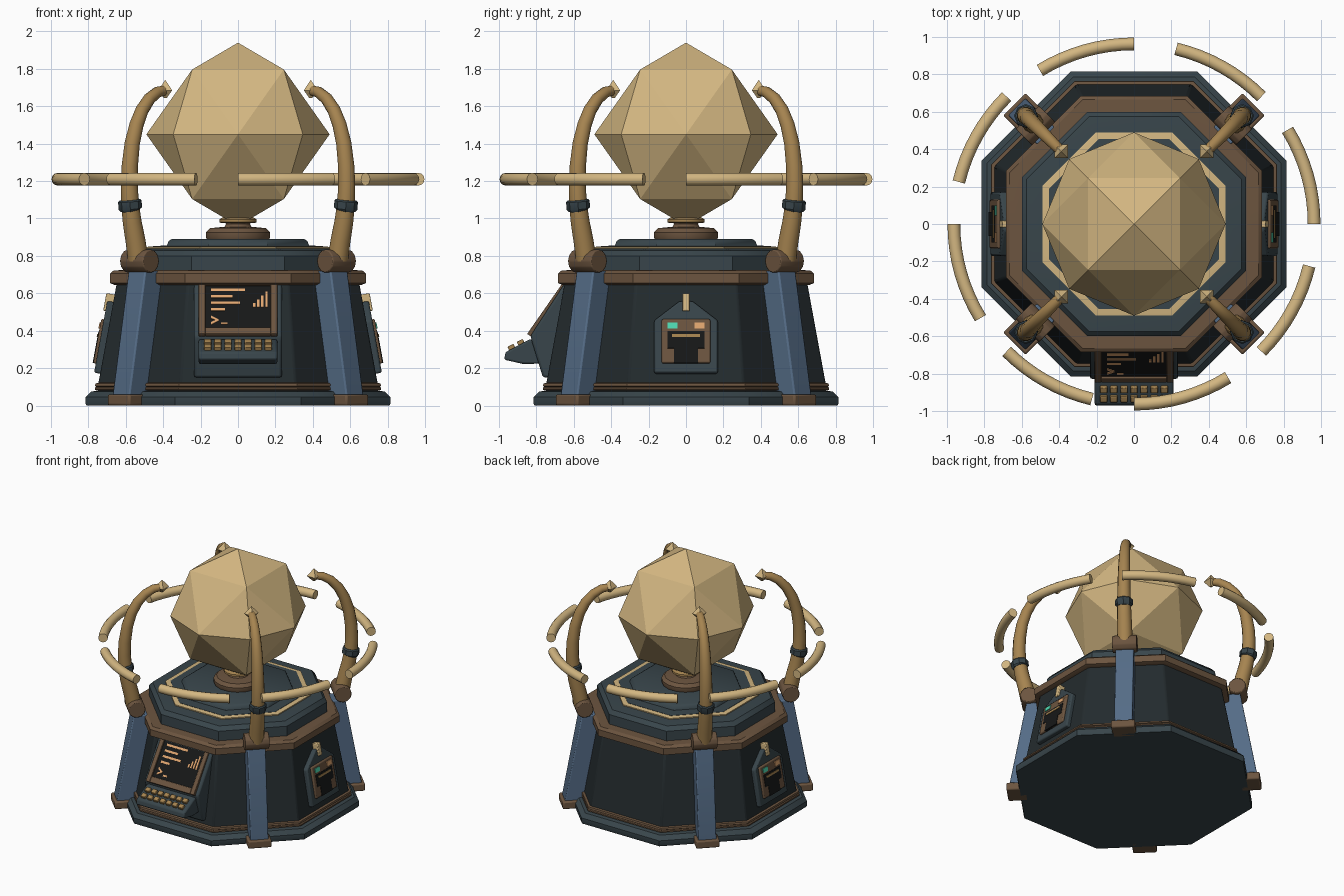
import bpy, bmesh
from math import sin, cos, pi, radians, atan2
from mathutils import Vector, Matrix

if "Cube" in bpy.data.objects:
    bpy.data.objects.remove(bpy.data.objects["Cube"])

Z = Vector((0, 0, 1))


def material(name, r, g, b):
    m = bpy.data.materials.new(name)
    m.diffuse_color = (r, g, b, 1)
    m.use_nodes = True
    m.node_tree.nodes["Principled BSDF"].inputs["Base Color"].default_value = m.diffuse_color
    return m


GOLD = material("gold", .65, .47, .22)
BRASS = material("brass", .38, .23, .08)
BRONZE = material("bronze", .15, .09, .05)
SLATE = material("slate", .04, .06, .07)
DARK = material("dark_hull", .017, .024, .027)
BLUE = material("blue_steel", .09, .15, .24)
BLACK = material("black_glass", .008, .009, .009)
AMBER = material("amber", .75, .38, .16)
TEAL = material("teal", .08, .70, .45)


def finish(name, bm, mat, bevel=0, smooth=True):
    bmesh.ops.recalc_face_normals(bm, faces=bm.faces)
    me = bpy.data.meshes.new(name)
    bm.to_mesh(me)
    bm.free()
    me.materials.append(mat)
    if smooth:
        me.shade_smooth()
        me.set_sharp_from_angle(angle=radians(35))
    ob = bpy.data.objects.new(name, me)
    bpy.context.collection.objects.link(ob)
    if bevel:
        mod = ob.modifiers.new("bevel", 'BEVEL')
        mod.width, mod.segments = bevel, 2
        mod.limit_method, mod.angle_limit = 'ANGLE', radians(25)
    return ob


def skin(bm, rings, cap=True):
    loops = [[bm.verts.new(p) for p in ring] for ring in rings]
    n = len(loops[0])
    for a, b in zip(loops, loops[1:]):
        for i in range(n):
            bm.faces.new((a[i], a[(i + 1) % n], b[(i + 1) % n], b[i]))
    if cap:
        bm.faces.new(loops[0])
        bm.faces.new(loops[-1])


def lathe(name, profile, mat, n=8, bevel=0):
    """Stack of regular n-gons given as (apothem, z), flat side to the front."""
    bm = bmesh.new()
    k = 1 / cos(pi / n)
    skin(bm, [[(a * k * cos((2 * i + 1) * pi / n), a * k * sin((2 * i + 1) * pi / n), z)
               for i in range(n)] for a, z in profile])
    return finish(name, bm, mat, bevel)


def frame(x, y, z, origin=(0, 0, 0)):
    m = Matrix((x, y, z)).transposed().to_4x4()
    m.translation = origin
    return m


def radial(t):
    """Local axes: outward, up, sideways."""
    d = Vector((cos(t), sin(t), 0))
    return frame(d, Z, d.cross(Z))


def panel(t, r, z, tilt):
    """Local axes on a leaning wall: across, up the slope, outward."""
    d = Vector((cos(t), sin(t), 0))
    u = Z.cross(d)
    v = Z * cos(tilt) - d * sin(tilt)
    return frame(u, v, u.cross(v), d * r + Z * z)


def prism(name, pts, m, c0, c1, mat, bevel=0):
    bm = bmesh.new()
    skin(bm, [[m @ Vector((a, b, c)) for a, b in pts] for c in (c0, c1)])
    return finish(name, bm, mat, bevel)


def box(name, m, u0, u1, v0, v1, c0, c1, mat, bevel=0):
    return prism(name, [(u0, v0), (u1, v0), (u1, v1), (u0, v1)], m, c0, c1, mat, bevel)


def tube(name, m, pts, radii, mat, sides=12):
    """Round tube swept along a planar path in the local a-b plane."""
    bm = bmesh.new()
    pts = [Vector((a, b, 0)) for a, b in pts]
    rings = []
    for i, p in enumerate(pts):
        t = (pts[min(i + 1, len(pts) - 1)] - pts[max(i - 1, 0)]).normalized()
        s = t.cross(Z)
        rings.append([m @ (p + radii[i] * (cos(q) * s + sin(q) * Z))
                      for q in (2 * pi * j / sides for j in range(sides))])
    skin(bm, rings)
    return finish(name, bm, mat)


# Octagonal base, bottom to top
lathe("plinth", [(.81, 0), (.815, .01), (.815, .045), (.785, .075), (.74, .08)], SLATE)
lathe("lower_trim", [(.755, .08), (.765, .085), (.765, .095), (.758, .1), (.765, .105),
                     (.762, .118), (.745, .122)], BRONZE)
lathe("hull", [(.75, .1), (.648, .655)], DARK, bevel=.01)
lathe("upper_trim", [(.66, .645), (.685, .655), (.685, .705), (.665, .722), (.60, .725)], BRONZE)
lathe("shoulder", [(.60, .72), (.60, .80), (.575, .83), (.48, .84)], SLATE)
lathe("deck_inlay", [(.49, .83), (.49, .847), (.475, .85)], GOLD)
lathe("deck", [(.455, .84), (.455, .852), (.38, .856), (.37, .88), (.355, .89)], SLATE)

# Pedestal under the orb
lathe("pedestal", [(.165, .885), (.172, .90), (.172, .925), (.15, .948), (.08, .955)], BRONZE, 16)
lathe("pedestal_neck", [(.075, .95), (.065, .97), (.07, .99)], BRONZE, 16)
lathe("pedestal_collar", [(.09, .975), (.1, .98), (.1, .995), (.085, 1.005)], BRASS, 16)

# Faceted orb: an octahedron split once
R, H = .49, .49 * cos(pi / 4)
bm = bmesh.new()
top, bot = bm.verts.new((0, 0, 1.45 + R)), bm.verts.new((0, 0, 1.45 - R))
eq = [bm.verts.new((R * cos(i * pi / 4), R * sin(i * pi / 4), 1.45)) for i in range(8)]
for pole, s in ((top, 1), (bot, -1)):
    mid = [bm.verts.new((H * cos(q), H * sin(q), 1.45 + s * H))
           for q in (pi / 4 + i * pi / 2 for i in range(4))]
    for i in range(4):
        a, b = mid[i], mid[(i + 1) % 4]
        e = [eq[(2 * i + j) % 8] for j in (1, 2, 3)]
        for f in ((pole, a, b), (a, e[1], b), (a, e[0], e[1]), (b, e[1], e[2])):
            bm.faces.new(f)
finish("orb", bm, GOLD, smooth=False)

# Four corner legs with hinged arms
arm_path = [(.755, .78), (.775, .88), (.80, .98), (.817, 1.08), (.822, 1.18), (.818, 1.28),
            (.80, 1.40), (.768, 1.50), (.725, 1.58), (.67, 1.64), (.61, 1.675), (.55, 1.685)]
arm_radii = [.056, .055, .052, .049, .047, .045, .042, .039, .036, .033, .03, .027]
for k in range(4):
    t = pi / 4 + k * pi / 2
    m = radial(t)
    prism("corner_fin", [(.68, .003), (.88, .003), (.885, .06), (.765, .72), (.56, .72)],
          m, -.065, .065, BLUE, .008)
    box("corner_foot", m, .76, .905, 0, .06, -.085, .085, BRONZE, .01)
    bm = bmesh.new()
    bmesh.ops.create_cone(bm, cap_ends=True, segments=12, radius1=.063, radius2=.063, depth=.175,
                          matrix=m @ Matrix.Translation((.745, .772, 0)))
    finish("arm_hinge", bm, BRONZE, .006)
    tube("arm", m, arm_path, arm_radii, BRASS)
    tube("arm_collar", m, [(.812, 1.045), (.814, 1.053), (.818, 1.092), (.819, 1.1)],
         [.055, .063, .063, .055], SLATE, 8)
    # Square pointed tip
    bm = bmesh.new()
    skin(bm, [[m @ Vector((.55 + r * cos(q), z, r * sin(q)))
               for q in (i * pi / 2 for i in range(4))]
              for r, z in ((.012, 1.645), (.052, 1.685), (.001, 1.74))])
    finish("arm_tip", bm, GOLD, smooth=False)

# Broken ring of eight floating arcs
ring_frame = Matrix.Translation((0, 0, 1.21))
for k in range(8):
    angles = [radians(45 * k + 31.5 * i / 8) for i in range(9)]
    tube("ring_arc", ring_frame, [(.963 * cos(q), .963 * sin(q)) for q in angles],
         [.034] * 9, GOLD)

# Front console housing and keyboard
m = radial(-pi / 2)
prism("console_housing", [(.6, .66), (.645, .66), (.83, .375), (.825, .345), (.765, .15), (.6, .15)],
      m, -.235, .235, SLATE, .012)
prism("keyboard", [(.78, .36), (.84, .352), (.965, .285), (.972, .245), (.87, .222), (.74, .225)],
      m, -.21, .21, SLATE, .01)
m = panel(-pi / 2, .965, .285, atan2(.125, .067))
for row in range(2):
    for col in range(7):
        u, v = (col - 3) * .054, .022 + row * .056
        box("key", m, u - .019, u + .019, v, v + .036, -.01, .02, BRASS, .004)

# Console screen with its read-out
m = panel(-pi / 2, .838, .375, atan2(.185, .265))
for u0, u1, v0, v1 in ((-.21, -.175, 0, .34), (.175, .21, 0, .34),
                       (-.175, .175, 0, .045), (-.175, .175, .32, .34)):
    box("screen_frame", m, u0, u1, v0, v1, -.03, .014, BRONZE, .004)
box("screen", m, -.18, .18, .04, .325, -.03, .004, BLACK)
for u1, v in ((.037, .293), (-.03, .25), (.01, .207), (-.07, .165)):
    box("text_bar", m, -.145, u1, v - .008, v + .008, 0, .008, AMBER)
for i in range(4):
    u = .08 + i * .022
    box("chart_bar", m, u, u + .013, .18, .205 + i * .025, 0, .008, AMBER)
prism("prompt_arrow", [(-.145, .125), (-.145, .108), (-.12, .095), (-.145, .082), (-.145, .065),
                       (-.105, .09), (-.105, .1)], m, 0, .008, AMBER)
box("prompt_dash", m, -.09, -.055, .067, .08, 0, .008, AMBER)

# Side service panels
for t in (0, pi):
    m = panel(t, .738, .17, atan2(.102, .555))
    prism("side_panel", [(-.17, 0), (.17, 0), (.17, .285), (.035, .39), (-.035, .39), (-.17, .285)],
          m, -.03, .032, SLATE, .01)
    box("side_panel_frame", m, -.13, .13, .05, .29, 0, .046, BRONZE, .008)
    box("side_panel_strip", m, -.02, .02, .335, .43, -.01, .044, GOLD, .005)
    box("teal_light", m, -.1, -.045, .237, .27, .03, .052, TEAL)
    box("amber_light", m, .045, .1, .237, .27, .03, .052, AMBER)
    prism("slot", [(-.065, .05), (.065, .05), (.065, .13), (.1, .13), (.1, .222), (-.1, .222),
                   (-.1, .13), (-.065, .13)], m, .02, .049, BLACK)
    box("slot_bar", m, -.075, .075, .19, .206, .04, .053, BRASS)
